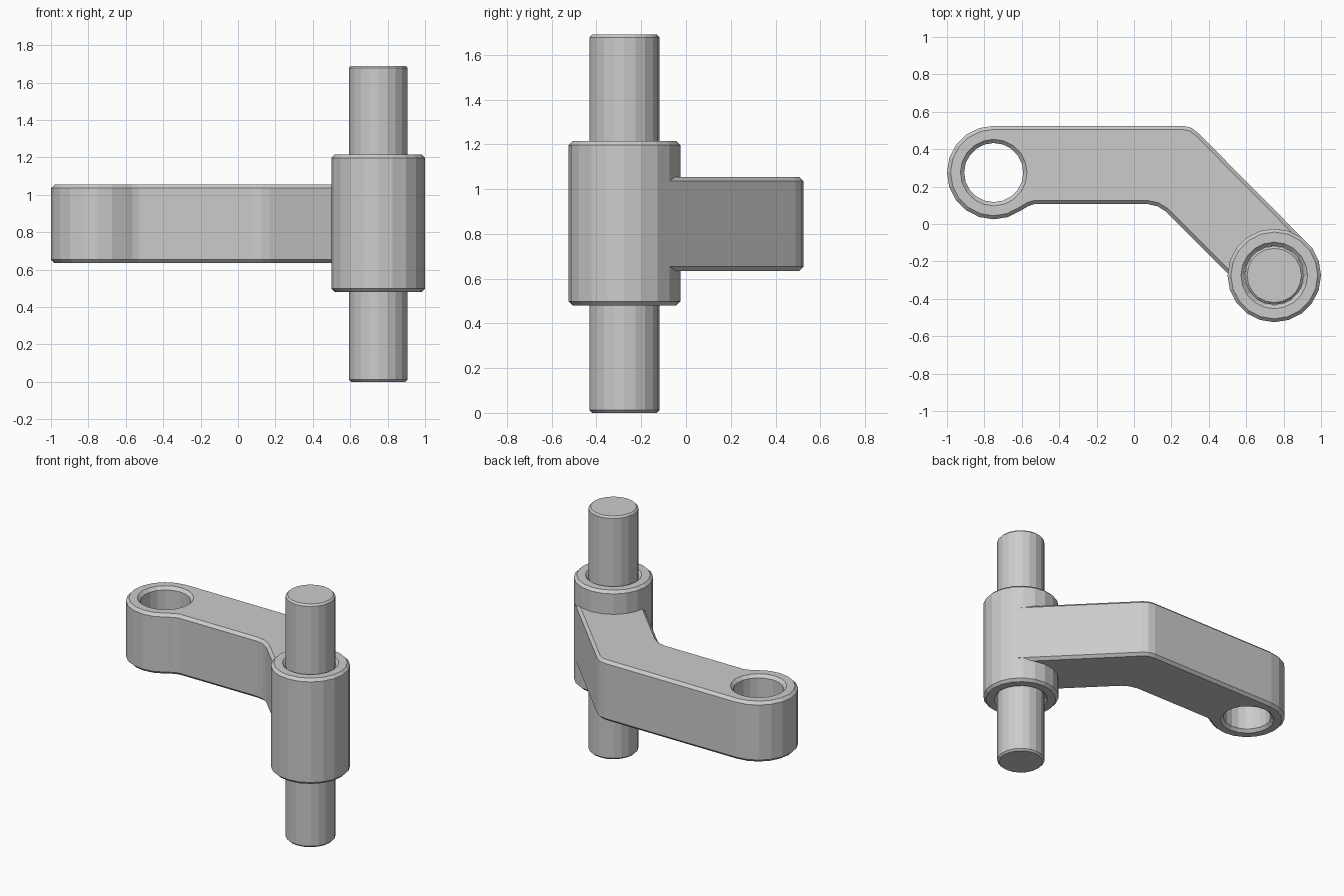
import bpy, bmesh
from math import sin, cos, radians, pi

if "Cube" in bpy.data.objects:
    bpy.data.objects.remove(bpy.data.objects["Cube"])

SEG = 20
EYE = (-0.75, 0.275)
HUB = (0.75, -0.275)


def finish(name, bm):
    bmesh.ops.recalc_face_normals(bm, faces=bm.faces)
    mesh = bpy.data.meshes.new(name)
    bm.to_mesh(mesh)
    bm.free()
    obj = bpy.data.objects.new(name, mesh)
    bpy.context.collection.objects.link(obj)
    return obj


def lathe(name, centre, profile, closed=False):
    """Revolve (radius, z) points; an open profile gets flat end caps."""
    bm = bmesh.new()
    rings = [[bm.verts.new((centre[0] + r * cos(2 * pi * i / SEG),
                            centre[1] + r * sin(2 * pi * i / SEG), z))
              for i in range(SEG)] for r, z in profile]
    pairs = list(zip(rings, rings[1:]))
    if closed:
        pairs.append((rings[-1], rings[0]))
    else:
        bm.faces.new(rings[0])
        bm.faces.new(rings[-1])
    for a, b in pairs:
        for i in range(SEG):
            j = (i + 1) % SEG
            bm.faces.new((a[i], a[j], b[j], b[i]))
    return finish(name, bm)


def arc(centre, r, degrees):
    return [(centre[0] + r * cos(radians(d)), centre[1] + r * sin(radians(d)))
            for d in degrees]


# Pin with chamfered ends
lathe("pin", HUB, [(0.145, 0), (0.157, 0.012), (0.157, 1.678), (0.145, 1.69)])

# Collar around the pin, chamfered outside and at the bore
lathe("collar", HUB, [(0.158, 0.50), (0.178, 0.48), (0.232, 0.48), (0.25, 0.498),
                      (0.25, 1.197), (0.232, 1.215), (0.178, 1.215), (0.158, 1.195)],
      closed=True)

# Cranked arm: round eye, two softened bends, end hidden in the collar wall
outline = arc(EYE, 0.25, range(90, 307, 18))
outline += [(-0.565, 0.096), (-0.53, 0.107)]
outline += [(0.07, 0.107), (0.125, 0.095), (0.17, 0.067)]
outline += [(0.50, -0.263)]
outline += arc(HUB, 0.21, range(178, 47, -18))
outline += [(0.925, -0.10)]
outline += [(0.34, 0.49), (0.305, 0.515), (0.26, 0.525)]
bm = bmesh.new()
base = bm.faces.new([bm.verts.new((x, y, 0.635)) for x, y in outline])
top = bmesh.ops.extrude_face_region(bm, geom=[base])["geom"]
bmesh.ops.translate(bm, verts=[v for v in top if isinstance(v, bmesh.types.BMVert)],
                    vec=(0, 0, 0.42))
bmesh.ops.recalc_face_normals(bm, faces=bm.faces)
rims = [e for e in bm.edges if abs(e.verts[0].co.z - e.verts[1].co.z) < 1e-5]
bmesh.ops.bevel(bm, geom=rims, offset=0.019, segments=1, affect='EDGES',
                profile=0.5, clamp_overlap=False)
arm = finish("arm", bm)

# Hole through the eye with flared ends
cutter = lathe("eye_hole_cutter", EYE, [(0.198, 0.615), (0.158, 0.655),
                                        (0.158, 1.035), (0.198, 1.075)])
cutter.hide_render = True
cutter.hide_set(True)
hole = arm.modifiers.new("eye_hole", 'BOOLEAN')
hole.operation = 'DIFFERENCE'
hole.solver = 'EXACT'
hole.object = cutter
